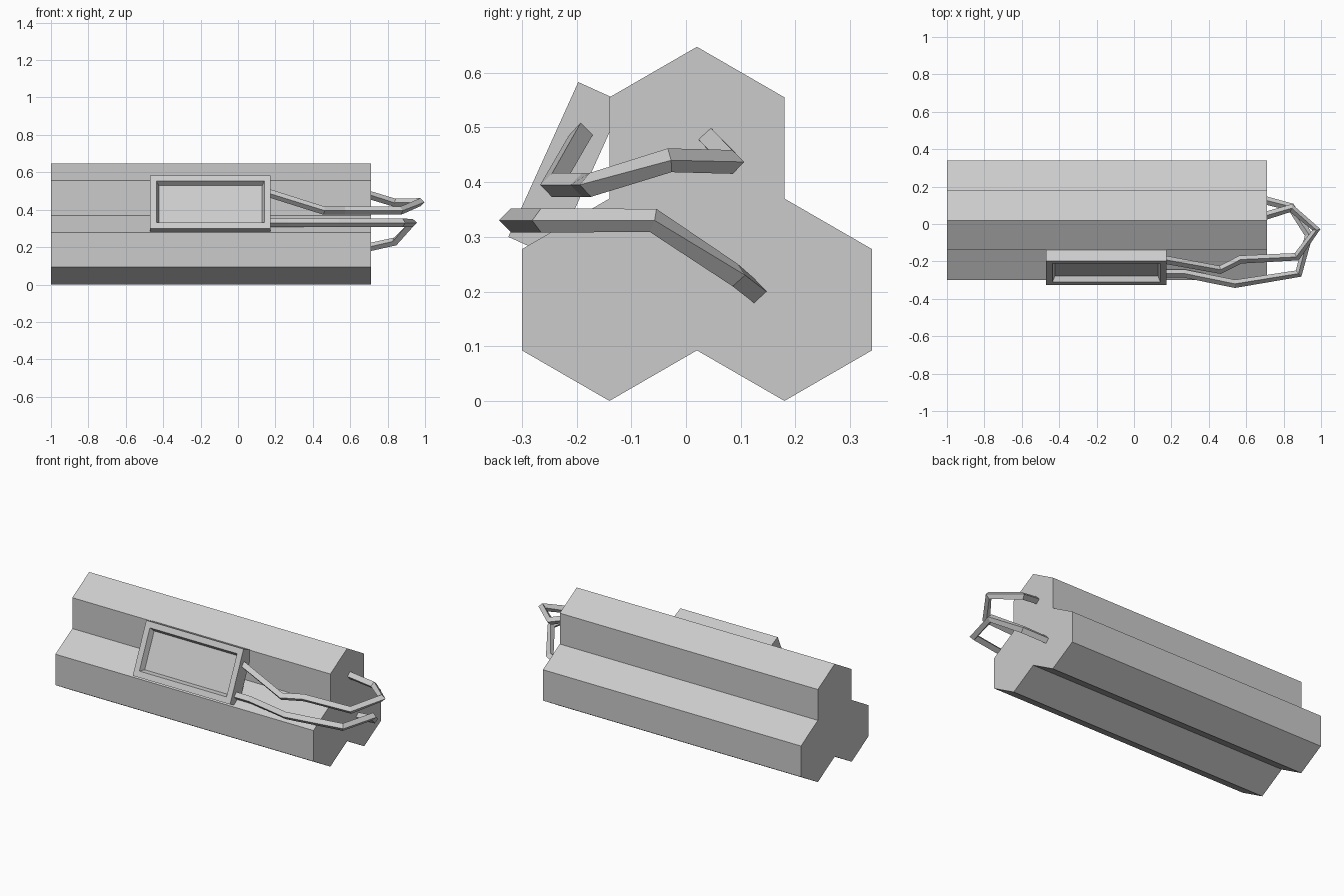
import bpy, bmesh, math
from mathutils import Vector

if "Cube" in bpy.data.objects:
    bpy.data.objects.remove(bpy.data.objects["Cube"])


def prism(name, profile, x0, x1):
    """Extrude a (y, z) profile along x."""
    bm = bmesh.new()
    face = bm.faces.new([bm.verts.new((x0, y, z)) for y, z in profile])
    ext = bmesh.ops.extrude_face_region(bm, geom=[face])
    verts = [v for v in ext["geom"] if isinstance(v, bmesh.types.BMVert)]
    bmesh.ops.translate(bm, verts=verts, vec=(x1 - x0, 0, 0))
    bmesh.ops.recalc_face_normals(bm, faces=bm.faces)
    return add(name, bm)


def add(name, bm):
    mesh = bpy.data.meshes.new(name)
    bm.to_mesh(mesh)
    bm.free()
    obj = bpy.data.objects.new(name, mesh)
    bpy.context.collection.objects.link(obj)
    return obj


def wire(name, points, radius=0.022):
    """Diamond-section wire along a polyline."""
    cu = bpy.data.curves.new(name, 'CURVE')
    cu.dimensions = '3D'
    cu.twist_mode = 'Z_UP'
    cu.bevel_depth = radius
    cu.bevel_resolution = 0
    cu.use_fill_caps = True
    sp = cu.splines.new('POLY')
    sp.points.add(len(points) - 1)
    for p, co in zip(sp.points, points):
        p.co = (*co, 1)
    sp.use_smooth = False
    obj = bpy.data.objects.new(name, cu)
    bpy.context.collection.objects.link(obj)


# Three stacked hexagonal sticks
R = 0.185
for name, cy, cz in (("stick_front", -0.14, R), ("stick_back", 0.18, R),
                     ("stick_top", 0.02, 2.5 * R)):
    hexagon = [(cy + R * math.sin(i * math.pi / 3), cz + R * math.cos(i * math.pi / 3))
               for i in range(6)]
    prism(name, hexagon, -1.0, 0.71)

# Tilted box leaning on the sticks
top, bottom = Vector((-0.197, 0.583)), Vector((-0.325, 0.30))
up = (top - bottom).normalized()
inward = Vector((up.y, -up.x)) * 0.09
box = prism("timer_box", [bottom, top, top + inward, bottom + inward], -0.47, 0.175)

# Recessed window with sloped sides in the box front
bm = bmesh.new()
bm.from_mesh(box.data)
out = Vector((0, -inward.x, -inward.y)).normalized()
front = max(bm.faces, key=lambda f: f.normal.dot(out))
bmesh.ops.inset_region(bm, faces=[front], thickness=0.048)
bmesh.ops.inset_region(bm, faces=[front], thickness=0.018)
bmesh.ops.translate(bm, verts=front.verts, vec=out * -0.03)
bm.to_mesh(box.data)
bm.free()

# Wires from the box side to the stick ends
wire("upper_wire", [(0.16, -0.19, 0.49), (0.46, -0.245, 0.395), (0.57, -0.19, 0.395),
                    (0.87, -0.175, 0.395), (0.975, -0.03, 0.44), (0.84, 0.085, 0.437),
                    (0.69, 0.04, 0.482)])
wire("lower_wire", [(0.16, -0.265, 0.33), (0.27, -0.265, 0.33), (0.54, -0.32, 0.33),
                    (0.88, -0.265, 0.33), (0.935, -0.06, 0.33), (0.84, 0.09, 0.23),
                    (0.69, 0.13, 0.197)])
